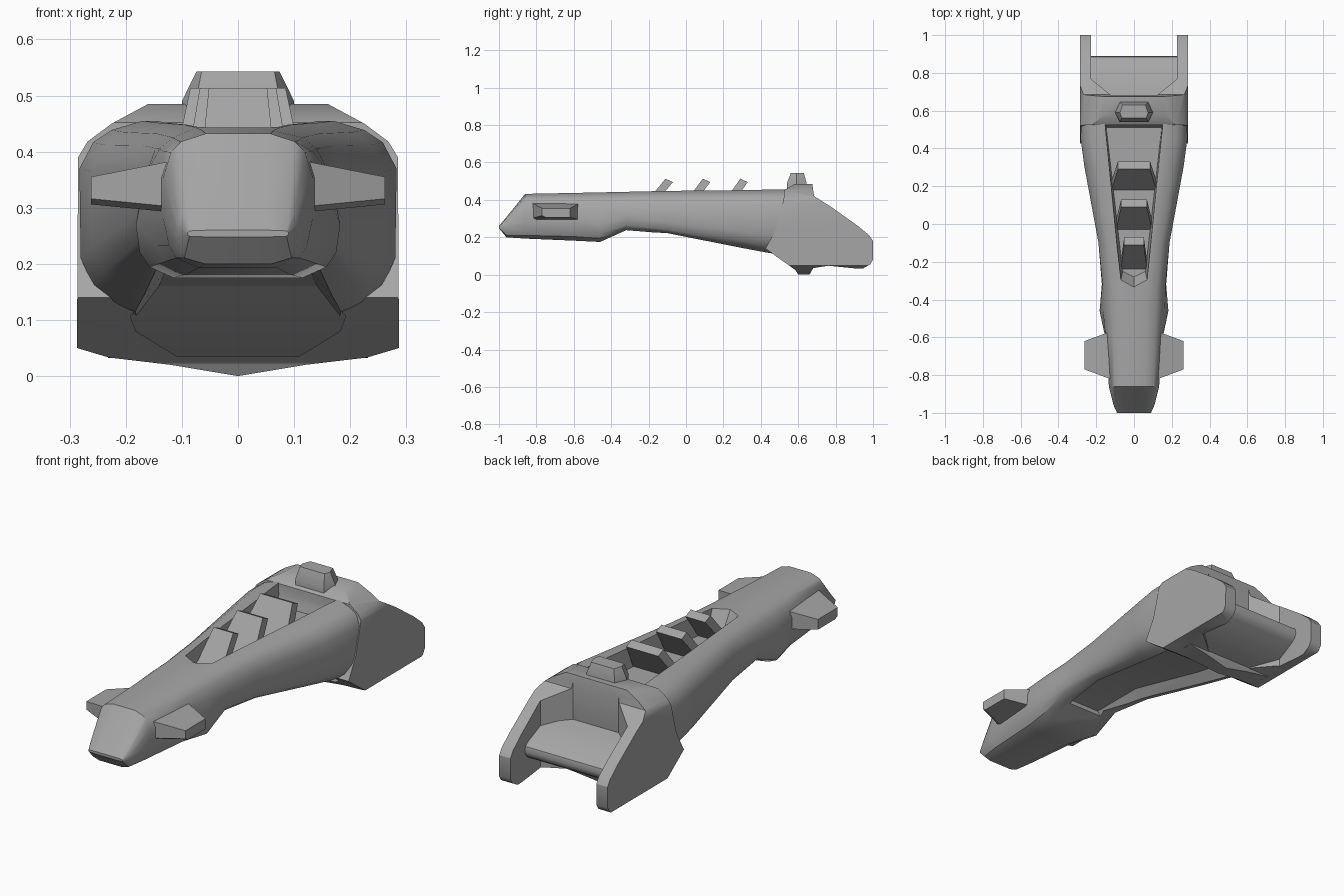
import bpy, bmesh, math

cube = bpy.data.objects.get("Cube")
if cube:
    bpy.data.objects.remove(cube, do_unlink=True)

grey = bpy.data.materials.new("hull_grey")
grey.use_nodes = True
grey.diffuse_color = (0.38, 0.38, 0.38, 1)
grey.node_tree.nodes["Principled BSDF"].inputs["Base Color"].default_value = grey.diffuse_color


def loft(name, rings):
    """Closed solid skinned through rings of equal point count."""
    bm = bmesh.new()
    loops = [[bm.verts.new(p) for p in ring] for ring in rings]
    n = len(loops[0])
    for a, b in zip(loops, loops[1:]):
        for i in range(n):
            j = (i + 1) % n
            bm.faces.new((a[i], a[j], b[j], b[i]))
    bm.faces.new(loops[0])
    bm.faces.new(loops[-1])
    bmesh.ops.recalc_face_normals(bm, faces=bm.faces)
    mesh = bpy.data.meshes.new(name)
    bm.to_mesh(mesh)
    bm.free()
    mesh.materials.append(grey)
    obj = bpy.data.objects.new(name, mesh)
    bpy.context.collection.objects.link(obj)
    return obj


def mirrored(half):
    """Complete a half outline of (x, other) pairs across x = 0."""
    return half + [(-x, v) for x, v in reversed(half) if x > 0]


def slab_x(name, profile, w):
    """Side (y, z) profile extruded across x."""
    return loft(name, [[(x, y, z) for y, z in profile] for x in (-w, w)])


def slab_y(name, profile, y0, y1):
    """Front (x, z) profile extruded along y."""
    return loft(name, [[(x, y, z) for x, z in profile] for y in (y0, y1)])


def activate(obj):
    bpy.ops.object.select_all(action="DESELECT")
    obj.select_set(True)
    bpy.context.view_layer.objects.active = obj


def boolean(obj, tool, operation):
    tool.hide_render = True
    mod = obj.modifiers.new("cut", "BOOLEAN")
    mod.object, mod.operation, mod.solver = tool, operation, "EXACT"
    activate(obj)
    bpy.ops.object.modifier_apply(modifier=mod.name)
    bpy.data.objects.remove(tool, do_unlink=True)


def smooth(obj, degrees=32):
    activate(obj)
    bpy.ops.object.shade_smooth_by_angle(angle=math.radians(degrees))


def hull_ring(y, zt, wt, ws, zhi, wl, zlo, wb, zb, trim=0.03):
    """Cross-section with its corners trimmed for a rounder shape."""
    pts = [(wt, zt), (ws, zhi), (wl, zlo), (wb, zb)]
    pts += [(-x, z) for x, z in reversed(pts)]
    ring = []
    for (x0, z0), (x1, z1) in zip(pts, pts[1:] + pts[:1]):
        cut = min(0.3, trim / math.hypot(x1 - x0, z1 - z0))
        for t in (cut, 1 - cut):
            ring.append((x0 + (x1 - x0) * t, y, z0 + (z1 - z0) * t))
    return ring


# Hull: y, top z, top width, upper side (width, z), lower side (width, z), belly (width, z)
sections = [
    (-1.0, .26, .085, .09, .256, .09, .252, .085, .248),
    (-.96, .308, .085, .108, .285, .108, .235, .09, .2),
    (-.86, .432, .088, .133, .385, .133, .25, .1, .193),
    (-.6, .437, .093, .15, .385, .153, .255, .12, .182),
    (-.46, .44, .098, .158, .39, .188, .24, .145, .175),
    (-.32, .443, .105, .165, .39, .172, .275, .14, .238),
    (-.1, .448, .125, .188, .395, .188, .25, .15, .22),
    (.3, .452, .18, .262, .395, .262, .2, .19, .14),
    (.45, .455, .2, .283, .4, .28, .18, .2, .11),
    (.58, .455, .2, .28, .4, .278, .18, .2, .1),
]
hull = loft("hull", [hull_ring(*s) for s in sections])

# Open bay on the back of the hull
bay_floor = mirrored([(0, -.28), (.06, -.25), (.15, .54)])
bay_rim = mirrored([(0, -.35), (.072, -.31), (.155, .54)])
boolean(hull, loft("bay_cutter", [[(x, y, .355) for x, y in bay_floor],
                                  [(x, y, .47) for x, y in bay_rim]]), "DIFFERENCE")

# Shallow belly recess with slanted rails: y, ceiling z, ceiling half width
recess = [(-.35, .245, .075), (-.1, .262, .095), (.3, .185, .13), (.45, .163, .14), (.62, .14, .145)]
boolean(hull, loft("belly_cutter", [[(w, y, z), (w + .09, y, z - .1), (-w - .09, y, z - .1),
                                     (-w, y, z)] for y, z, w in recess]), "DIFFERENCE")
smooth(hull)

# Stern cowl: side outline crossed with front outline
side = [(.525, .452), (.58, .485), (.675, .485), (.685, .42), (.78, .36), (.92, .26),
        (.98, .21), (1, .18), (1, .08), (.985, .055), (.94, .03), (.76, .048), (.68, .035),
        (.66, 0), (.6, 0), (.585, .025), (.5, .085), (.425, .14), (.48, .24), (.522, .4)]
front = mirrored([(0, .485), (.16, .485), (.225, .45), (.268, .418), (.285, .39),
                  (.287, .05), (.23, .033), (.12, .02), (0, 0)])
cowl = slab_x("stern_cowl", side, .4)
boolean(cowl, slab_y("outline", front, .3, 1.1), "INTERSECT")
notch = mirrored([(.12, .68), (.23, .77), (.225, 1.1)])
boolean(cowl, loft("stern_cutter", [[(x, y, z) for x, y in notch] for z in (-.2, .7)]),
        "DIFFERENCE")
# Tunnel that carries the belly recess through the cowl front
tunnel = mirrored([(.12, .26), (.13, .175), (.192, .107), (.182, .08), (.11, .036)])
boolean(cowl, slab_y("tunnel_cutter", tunnel, .3, .67), "DIFFERENCE")
smooth(cowl)

# Sloping ramp between the cowl walls
ramp = slab_x("stern_ramp", [(.46, .3), (.72, .268), (.865, .208), (.885, .193), (.89, .17),
                             (.88, .145), (.86, .13), (.67, .032), (.64, .032), (.46, .165)], .232)
smooth(ramp, 40)

# Small turret on the cowl
base = mirrored([(.075, .54), (.1, .59), (.075, .645)])
top = mirrored([(.065, .56), (.074, .59), (.06, .63)])
turret = loft("turret", [[(x, y, .46) for x, y in base], [(x, y, .49) for x, y in base],
                         [(x, y, .543) for x, y in top]])
smooth(turret)

# Leaning plates in the bay: base y, tip y, base width, tip width
for i, (yb, yt, wb, wt) in enumerate([(-.25, -.07, .07, .052), (-.04, .13, .098, .068),
                                      (.17, .33, .122, .085)]):
    foot = [(-wb, yb, .34), (wb, yb, .34), (wb, yb + .05, .34), (-wb, yb + .05, .34)]
    tip = [(-wt, yt - .04, .513), (wt, yt - .04, .513), (wt, yt, .495), (-wt, yt, .495)]
    loft(f"bay_plate_{i + 1}", [foot, tip])

# Stub wings by the nose
for name, s in (("left_wing", 1), ("right_wing", -1)):
    def wing_ring(x, y0, y1, z0, z1):
        return [(s * x, y, z) for y, z in
                [(y0, z0 + .01), (y0, z1), (y1, z1), (y1, z0), (y0 + .02, z0)]]
    loft(name, [wing_ring(.1, -.83, -.56, .29, .387), wing_ring(.262, -.77, -.62, .306, .355)])
